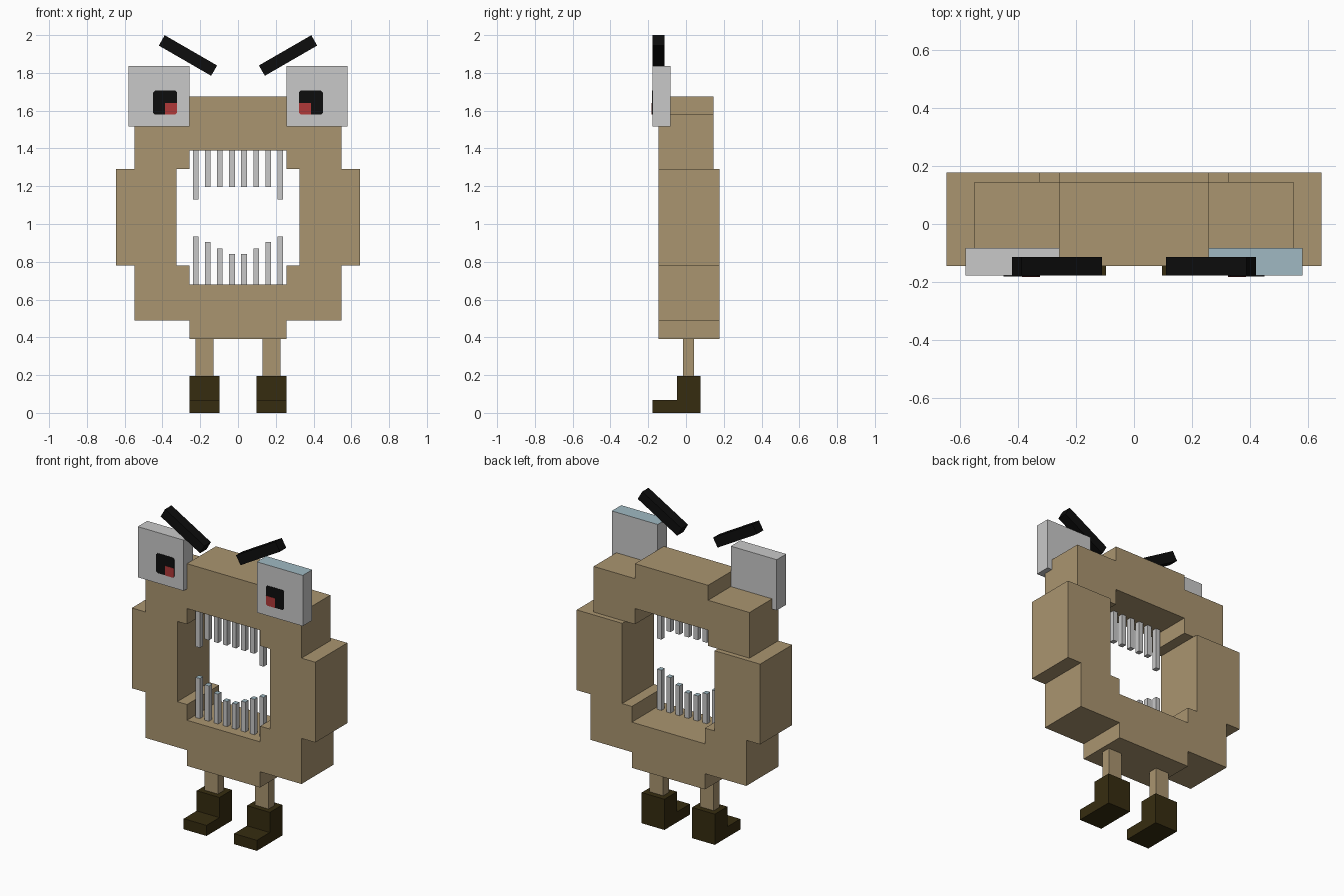
import bpy, bmesh, math
from mathutils import Matrix

if "Cube" in bpy.data.objects:
    bpy.data.objects.remove(bpy.data.objects["Cube"], do_unlink=True)


def lin(c):
    c /= 255
    return c / 12.92 if c <= 0.04045 else ((c + 0.055) / 1.055) ** 2.4


def material(name, rgb):
    m = bpy.data.materials.new(name)
    m.use_nodes = True
    col = tuple(lin(c) for c in rgb) + (1,)
    m.diffuse_color = col
    bsdf = next(n for n in m.node_tree.nodes if n.type == 'BSDF_PRINCIPLED')
    bsdf.inputs["Base Color"].default_value = col
    return m


TAN = material("tan", (170, 149, 112))
GREY = material("light_grey", (201, 201, 201))
BLUE = material("pale_blue", (160, 185, 194))
BLACK = material("black", (13, 13, 13))
RED = material("red", (176, 56, 56))
BROWN = material("dark_brown", (54, 44, 16))


def finish(name, bm, mats, top_blue=False):
    bmesh.ops.recalc_face_normals(bm, faces=bm.faces)
    if top_blue:
        for f in bm.faces:
            f.material_index = 1 if f.normal.z > 0.9 else 0
    me = bpy.data.meshes.new(name)
    bm.to_mesh(me)
    bm.free()
    for m in mats:
        me.materials.append(m)
    ob = bpy.data.objects.new(name, me)
    bpy.context.collection.objects.link(ob)
    return ob


def box(name, x, y, z, mat, top_blue=False, tilt=0):
    """Box between (min, max) pairs, optionally tilted about its own y axis."""
    bm = bmesh.new()
    size = [b - a for a, b in (x, y, z)]
    mid = [(a + b) / 2 for a, b in (x, y, z)]
    mtx = Matrix.Translation(mid) @ Matrix.Rotation(tilt, 4, 'Y') @ Matrix.Diagonal((*size, 1))
    bmesh.ops.create_cube(bm, size=1, matrix=mtx)
    return finish(name, bm, [mat, BLUE] if top_blue else [mat], top_blue)


def prism(name, pts, axis, lo, hi, mat):
    """Extrude an outline: (x, z) along y, or (y, z) along x."""
    bm = bmesh.new()
    at = (lambda u, v, d: (u, d, v)) if axis == 'Y' else (lambda u, v, d: (d, u, v))
    face = bm.faces.new([bm.verts.new(at(u, v, lo)) for u, v in pts])
    ext = bmesh.ops.extrude_face_region(bm, geom=[face])
    step = (0, hi - lo, 0) if axis == 'Y' else (hi - lo, 0, 0)
    bmesh.ops.translate(bm, vec=step, verts=[v for v in ext["geom"] if isinstance(v, bmesh.types.BMVert)])
    return finish(name, bm, [mat])


def mirrored(half):
    return half + [(-x, z) for x, z in reversed(half)]


def span(s, a, b):
    return tuple(sorted((s * a, s * b)))


# Body: a stepped ring around the open mouth, the upper arch being shallower
upper = [(0.257, 1.29), (0.257, 1.39)]
arch = [(0.257, 1.675), (0.257, 1.58), (0.548, 1.58), (0.548, 1.29)]
prism("upper_body", mirrored(arch + upper), 'Y', -0.145, 0.145, TAN)
lower = [(0.257, 0.68), (0.257, 0.78), (0.325, 0.78), (0.325, 1.29), (0.645, 1.29),
         (0.645, 0.78), (0.548, 0.78), (0.548, 0.49), (0.257, 0.49), (0.257, 0.39)]
prism("lower_body", mirrored(lower), 'Y', -0.145, 0.177, TAN)

# Teeth: two rows, longest at the mouth corners
rows = zip((0.032, 0.096, 0.16, 0.224), (1.195, 1.195, 1.195, 1.13), (0.84, 0.87, 0.905, 0.935))
for i, (cx, tip_up, tip_low) in enumerate(rows, 1):
    for s, side in ((1, "left"), (-1, "right")):
        xs = span(s, cx - 0.015, cx + 0.015)
        box(f"upper_tooth_{side}_{i}", xs, (-0.085, -0.052), (tip_up, 1.39), GREY)
        box(f"lower_tooth_{side}_{i}", xs, (-0.085, -0.052), (0.68, tip_low), GREY, True)

# Boot side profile (y, z)
BOOT = [(-0.178, 0), (0.078, 0), (0.078, 0.195), (-0.048, 0.195), (-0.048, 0.067), (-0.178, 0.067)]

for s, side in ((1, "left"), (-1, "right")):
    # Legs and boots
    box(f"{side}_leg", span(s, 0.13, 0.225), (-0.015, 0.043), (0.19, 0.39), TAN)
    prism(f"{side}_boot", BOOT, 'X', *span(s, 0.097, 0.257), BROWN)

    # Eye block, the left one with a pale blue top
    box(f"{side}_eye", span(s, 0.257, 0.58), (-0.178, -0.083), (1.515, 1.837), GREY, s > 0)

    # Pupil with clipped corners and a red patch at its inner lower corner
    cx, cz, h, c = s * 0.386, 1.643, 0.063, 0.009
    octagon = [(-h, c - h), (c - h, -h), (h - c, -h), (h, c - h),
               (h, h - c), (h - c, h), (c - h, h), (-h, h - c)]
    prism(f"{side}_pupil", [(cx + u, cz + v) for u, v in octagon], 'Y', -0.180, -0.177, BLACK)
    patch = [(0.323, 1.589), (0.332, 1.58), (0.386, 1.58), (0.386, 1.641), (0.323, 1.641)]
    prism(f"{side}_pupil_patch", [(s * x, z) for x, z in patch], 'Y', -0.182, -0.179, RED)

    # Angry slanted eyebrow
    box(f"{side}_eyebrow", span(s, 0.105, 0.425), (-0.178, -0.114), (1.8605, 1.9235),
        BLACK, tilt=-s * math.radians(30))
